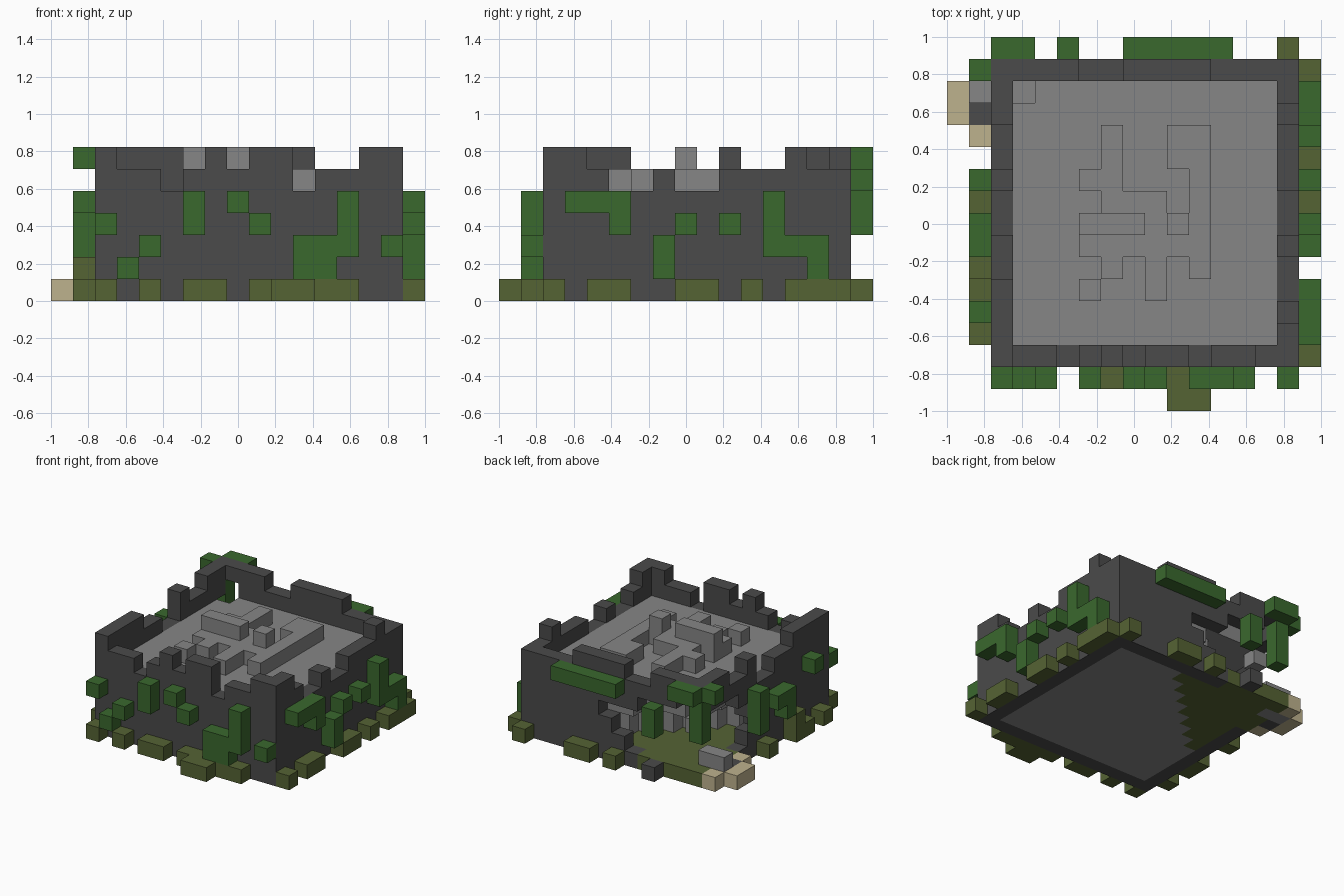
import bpy, bmesh
from mathutils import Vector

cube = bpy.data.objects.get("Cube")
if cube:
    bpy.data.objects.remove(cube, do_unlink=True)

SIZE = 2 / 17          # edge of one block
LOW, HIGH = 2, 15      # first and last block of the outer wall
TOP = 5                # roof level
cells = {}             # block position -> part name


def fill(part, xs, ys, zs):
    """Fill an inclusive range of blocks; a single number means one block."""
    spans = [(s, s) if isinstance(s, int) else s for s in (xs, ys, zs)]
    for i in range(spans[0][0], spans[0][1] + 1):
        for j in range(spans[1][0], spans[1][1] + 1):
            for k in range(spans[2][0], spans[2][1] + 1):
                cells[i, j, k] = part


def carve(i, j, bottom, top):
    for k in range(bottom, top + 1):
        cells.pop((i, j, k), None)


def material(name, color):
    mat = bpy.data.materials.new(name)
    mat.use_nodes = True
    mat.diffuse_color = (*color, 1)
    mat.node_tree.nodes["Principled BSDF"].inputs["Base Color"].default_value = (*color, 1)
    return mat


# Stone core
fill("stone_core", (LOW + 1, HIGH - 1), (LOW + 1, HIGH - 1), (0, TOP - 1))

# Battlement walls, one height per block
for n, h in enumerate("76656767756677"):
    fill("outer_wall", LOW + n, LOW, (0, int(h) - 1))
for n, h in enumerate("77776677776666"):
    fill("outer_wall", LOW + n, HIGH, (0, int(h) - 1))
for n, h in enumerate("77776655766777"):
    fill("outer_wall", LOW, LOW + n, (0, int(h) - 1))
for n, h in enumerate("77655655666766"):
    fill("outer_wall", HIGH, LOW + n, (0, int(h) - 1))

# Raised maze on the roof, rows from back to front
maze = [" #  ##", " #  ##", "##   #", " ### #", "###### ", "######", " # # #", "#  #  "]
for row, line in enumerate(maze):
    for col, mark in enumerate(line):
        if mark == "#":
            fill("roof_maze", 6 + col, 12 - row, TOP)
fill("roof_maze", (6, 8), 8, TOP + 1)
fill("roof_maze", 10, 8, TOP + 1)

# Collapsed back corner with a mossy cave floor
for i in range(LOW + 1, HIGH):
    for j in range(LOW + 1, HIGH):
        reach = (i - LOW - 1) + (HIGH - 1 - j)
        if reach < 7:
            carve(i, j, 1, 3 if reach < 5 else 2)
            cells[i, j, 0] = "ground_moss"
for n in range(5):
    carve(LOW + n, HIGH, 1, 4)
    cells[LOW + n, HIGH, 0] = "ground_moss"
for n in range(4):
    carve(LOW, HIGH - n, 1, 4)
    cells[LOW, HIGH - n, 0] = "ground_moss"
carve(7, HIGH, 1, 3)
carve(8, HIGH, 2, 3)
carve(9, HIGH, 3, 3)
carve(LOW, 11, 1, 3)
carve(LOW, 10, 2, 2)
carve(LOW + 1, HIGH, TOP, TOP)
carve(LOW + 1, HIGH - 1, 4, 4)
cells[LOW + 1, HIGH - 1, 3] = "stone_core"

# Moss around the foot of the walls
FRONT, BACK, SIDE_R, SIDE_L = 1, 16, 16, 1
for span in (2, 4, (6, 7), (9, 13)):
    fill("foot_moss", span, FRONT, 0)
fill("foot_moss", (10, 11), 0, 0)
for span in (2, (4, 5), (8, 9), 11, (13, 15)):
    fill("foot_moss", SIDE_R, span, 0)
for span in (8, (10, 11), 15):
    fill("foot_moss", span, BACK, 0)
for span in (3, (5, 6), 9):
    fill("foot_moss", SIDE_L, span, 0)
fill("foot_moss", SIDE_L, 6, 1)

# Leaf clumps on the front
for xs, zs in ((2, 3), (3, 1), (4, 2), (6, (3, 4)), (8, 4), (9, 3),
               ((11, 12), (1, 2)), (13, (2, 4)), (15, 2)):
    fill("wall_leaves", xs, FRONT, zs)

# Leaf clumps on the two sides
for ys, zs in (((3, 5), 4), (5, 3), (7, (1, 2)), (8, 3), (10, 3),
               (12, (2, 4)), ((13, 14), 2), (14, 1)):
    fill("wall_leaves", SIDE_R, ys, zs)
for ys, zs in ((4, 4), (7, (2, 3)), (8, 3), (10, (2, 4)), (15, 6)):
    fill("wall_leaves", SIDE_L, ys, zs)

# Leaf clumps on the back and the vine hanging at the broken corner
for xs, zs in (((2, 3), 6), (5, (3, 4)), ((8, 12), 5)):
    fill("wall_leaves", xs, BACK, zs)
fill("wall_leaves", LOW, HIGH, (3, 5))

# Fallen rubble
fill("sand_rubble", 0, (13, 14), 0)
fill("sand_rubble", 1, 12, 0)
fill("sand_rubble", 1, 15, 0)
fill("dark_rubble", 1, 13, 0)
fill("dark_rubble", 5, BACK, 0)
fill("grey_rubble", 1, 14, (0, 1))
fill("grey_rubble", LOW, 14, (0, 1))

# Materials shared by the parts
dark = material("dark stone", (0.069, 0.069, 0.069))
grey = material("grey stone", (0.238, 0.238, 0.238))
leaf = material("leaf green", (0.042, 0.138, 0.027))
moss = material("moss olive", (0.091, 0.125, 0.034))
sand = material("pale sand", (0.515, 0.445, 0.27))
parts = {"stone_core": grey, "roof_maze": grey, "grey_rubble": grey,
         "outer_wall": dark, "dark_rubble": dark, "wall_leaves": leaf,
         "ground_moss": moss, "foot_moss": moss, "sand_rubble": sand}


def build(part, mat):
    """Make one object from the exposed block faces of a part."""
    bm = bmesh.new()
    for cell, owner in cells.items():
        if owner != part:
            continue
        center = Vector(cell) + Vector((0.5, 0.5, 0.5))
        for axis in range(3):
            for sign in (-1, 1):
                step = Vector((0, 0, 0))
                step[axis] = sign
                if tuple(int(c) for c in Vector(cell) + step) in cells:
                    continue
                u, v = Vector((0, 0, 0)), Vector((0, 0, 0))
                u[(axis + 1) % 3] = 0.5
                v[(axis + 2) % 3] = 0.5 * sign
                mid = center + step / 2
                bm.faces.new([bm.verts.new((mid + a * u + b * v) * SIZE - Vector((1, 1, 0)))
                              for a, b in ((-1, -1), (1, -1), (1, 1), (-1, 1))])
    bmesh.ops.remove_doubles(bm, verts=bm.verts, dist=SIZE / 100)
    bmesh.ops.dissolve_limit(bm, angle_limit=0.01, verts=bm.verts, edges=bm.edges)
    mesh = bpy.data.meshes.new(part)
    bm.to_mesh(mesh)
    bm.free()
    mesh.materials.append(mat)
    bpy.context.scene.collection.objects.link(bpy.data.objects.new(part, mesh))


for part, mat in parts.items():
    build(part, mat)
